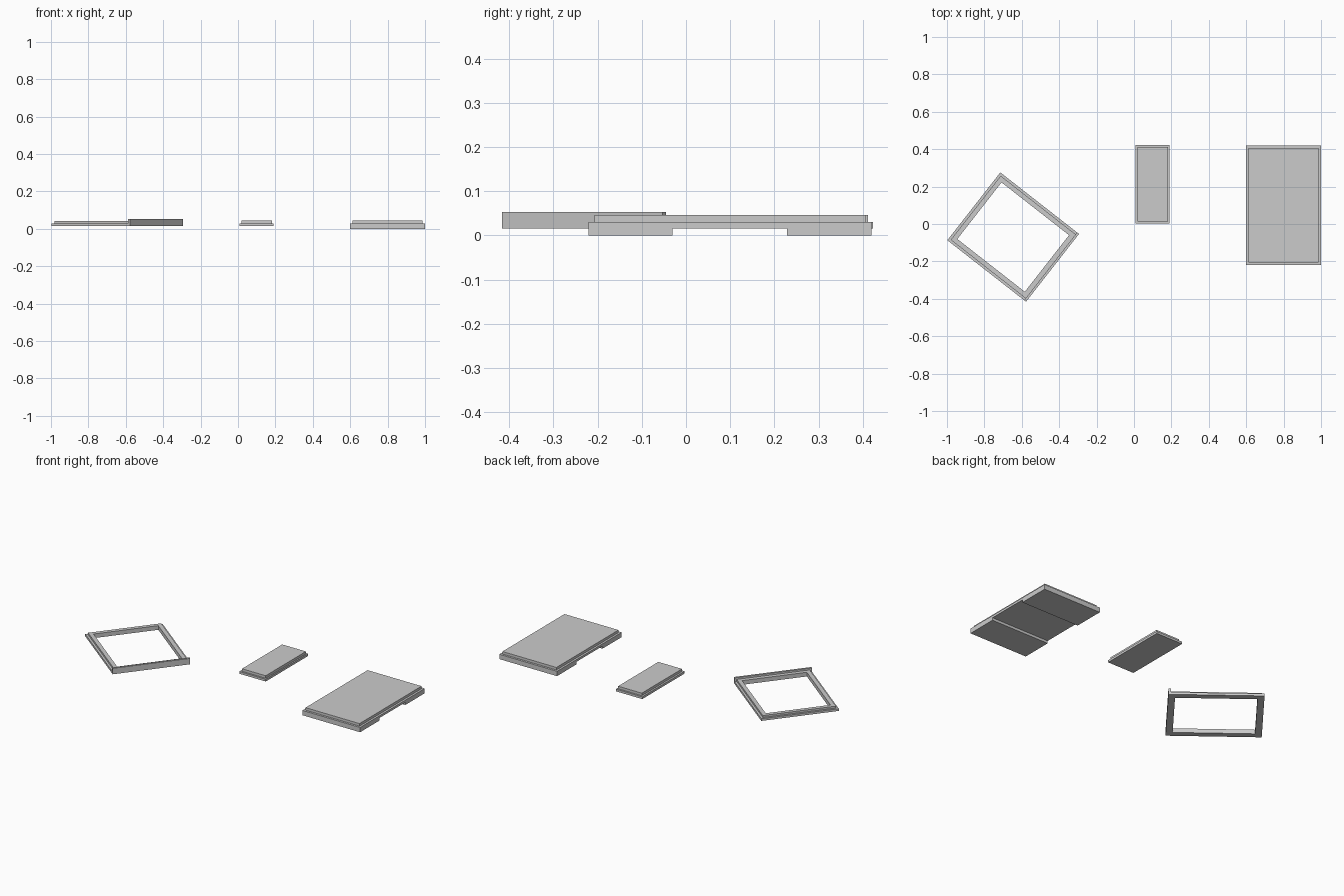
import bpy, math
from mathutils import Matrix

if "Cube" in bpy.data.objects:
    bpy.data.objects.remove(bpy.data.objects["Cube"])


def prism(name, outline, vec, matrix=None):
    """Extrude a closed outline along vec."""
    n = len(outline)
    verts = [tuple(p) for p in outline]
    verts += [tuple(a + b for a, b in zip(p, vec)) for p in outline]
    faces = [tuple(range(n))[::-1], tuple(range(n, 2 * n))]
    faces += [(i, (i + 1) % n, (i + 1) % n + n, i + n) for i in range(n)]
    return make(name, verts, faces, matrix)


def make(name, verts, faces, matrix=None):
    mesh = bpy.data.meshes.new(name)
    mesh.from_pydata(verts, [], faces)
    if matrix:
        mesh.transform(matrix)
    ob = bpy.data.objects.new(name, mesh)
    bpy.context.collection.objects.link(ob)
    bpy.context.view_layer.objects.active = ob
    ob.select_set(True)
    bpy.ops.object.mode_set(mode='EDIT')
    bpy.ops.mesh.select_all(action='SELECT')
    bpy.ops.mesh.normals_make_consistent(inside=False)
    bpy.ops.object.mode_set(mode='OBJECT')
    ob.select_set(False)
    return ob


def slab(name, x0, x1, y0, y1, z0, z1, matrix=None):
    return prism(name, [(x0, y0, z0), (x1, y0, z0), (x1, y1, z0), (x0, y1, z0)],
                 (0, 0, z1 - z0), matrix)


def swept_frame(name, hx, hy, profile, matrix):
    """Sweep an (inset, z) profile around a mitred rectangle."""
    n = len(profile)
    verts = [(sx * (hx - d), sy * (hy - d), z)
             for sx, sy in ((-1, -1), (1, -1), (1, 1), (-1, 1)) for d, z in profile]
    faces = [(c * n + i, c * n + (i + 1) % n,
              (c + 1) % 4 * n + (i + 1) % n, (c + 1) % 4 * n + i)
             for c in range(4) for i in range(n)]
    return make(name, verts, faces, matrix)


STEP = 0.013

# Large panel: underside channel across its width, raised centre
prism("large_panel_base",
      [(0.6, y, z) for y, z in ((-0.22, 0), (-0.03, 0), (-0.03, 0.016), (0.228, 0.016),
                                (0.228, 0), (0.42, 0), (0.42, 0.03), (-0.22, 0.03))],
      (0.4, 0, 0))
slab("large_panel_top", 0.6 + STEP, 1 - STEP, -0.22 + STEP, 0.42 - STEP, 0.03, 0.046)

# Small panel
slab("small_panel_base", 0.007, 0.19, 0.003, 0.423, 0.016, 0.03)
slab("small_panel_top", 0.018, 0.182, 0.014, 0.412, 0.03, 0.046)

# Rotated stepped frame
hx, hy = 0.267, 0.23
place = Matrix.Translation((-0.646, -0.07, 0)) @ Matrix.Rotation(math.radians(-38), 4, 'Z')
swept_frame("stepped_frame", hx, hy,
            [(0, 0.016), (0.038, 0.016), (0.038, 0.042), (STEP, 0.042),
             (STEP, 0.03), (0, 0.03)], place)

# Upright lip along one side of the frame
slab("frame_lip", hx - STEP, hx, -hy, hy, 0.03, 0.053, place)
